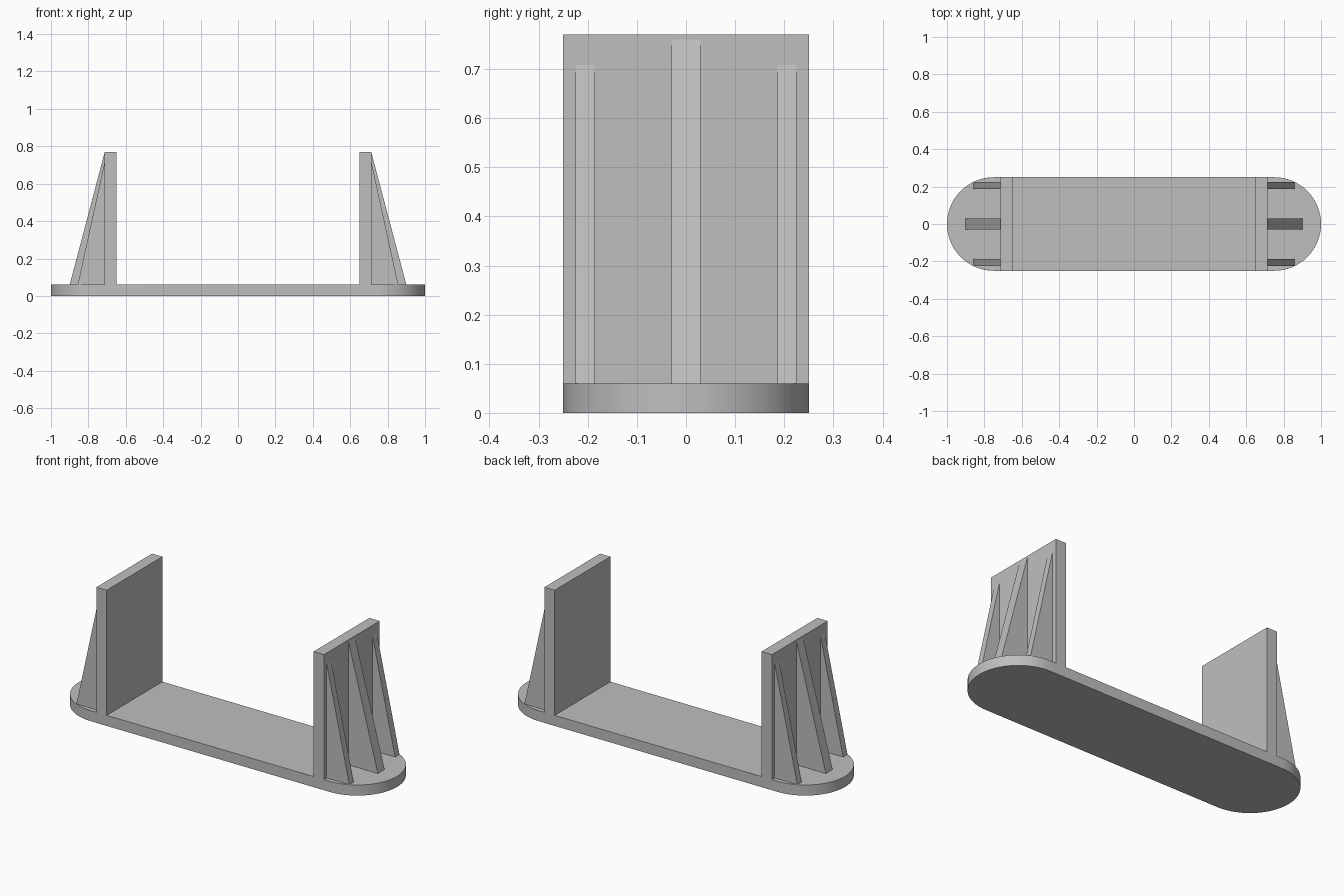
import bpy
import bmesh
import math

if "Cube" in bpy.data.objects:
    bpy.data.objects.remove(bpy.data.objects["Cube"])

BASE_TOP = 0.06
WALL_IN, WALL_OUT, WALL_TOP = 0.65, 0.715, 0.77
HALF_WIDTH = 0.25

grey = bpy.data.materials.new("light grey")
grey.diffuse_color = (0.52, 0.52, 0.52, 1)
grey.use_nodes = True
grey.node_tree.nodes["Principled BSDF"].inputs["Base Color"].default_value = grey.diffuse_color


def prism(name, outline, offset):
    """Extrude a closed 3D outline along an offset into a solid."""
    bm = bmesh.new()
    face = bm.faces.new([bm.verts.new(p) for p in outline])
    result = bmesh.ops.extrude_face_region(bm, geom=[face], use_keep_orig=True)
    moved = [g for g in result["geom"] if isinstance(g, bmesh.types.BMVert)]
    bmesh.ops.translate(bm, verts=moved, vec=offset)
    bmesh.ops.recalc_face_normals(bm, faces=bm.faces)
    mesh = bpy.data.meshes.new(name)
    bm.to_mesh(mesh)
    bm.free()
    mesh.materials.append(grey)
    obj = bpy.data.objects.new(name, mesh)
    bpy.context.collection.objects.link(obj)
    return obj


# Base plate with fully rounded ends
steps = 32
outline = []
for side in (1, -1):
    for i in range(steps + 1):
        a = math.pi * i / steps - math.pi / 2
        outline.append((side * (0.75 + HALF_WIDTH * math.cos(a)),
                        side * HALF_WIDTH * math.sin(a), 0))
base = prism("base_plate", outline, (0, 0, BASE_TOP))
bpy.context.view_layer.objects.active = base
base.select_set(True)
bpy.ops.object.shade_smooth_by_angle(angle=math.radians(30))

for side, label in ((-1, "left"), (1, "right")):
    # Upright end wall
    wall = [(side * x, -HALF_WIDTH, z) for x, z in (
        (WALL_IN, BASE_TOP), (WALL_OUT, BASE_TOP),
        (WALL_OUT, WALL_TOP), (WALL_IN, WALL_TOP))]
    prism(label + "_wall", wall, (0, 2 * HALF_WIDTH, 0))

    # Triangular bracing ribs: name, start y, thickness, foot x, top z
    for part, y, thick, foot, top in (
            ("front_rib", -0.225, 0.039, 0.857, 0.708),
            ("middle_rib", -0.03, 0.06, 0.90, 0.76),
            ("back_rib", 0.186, 0.039, 0.857, 0.708)):
        rib = [(side * x, y, z) for x, z in (
            (WALL_OUT, BASE_TOP), (foot, BASE_TOP), (WALL_OUT, top))]
        prism(label + "_" + part, rib, (0, thick, 0))
